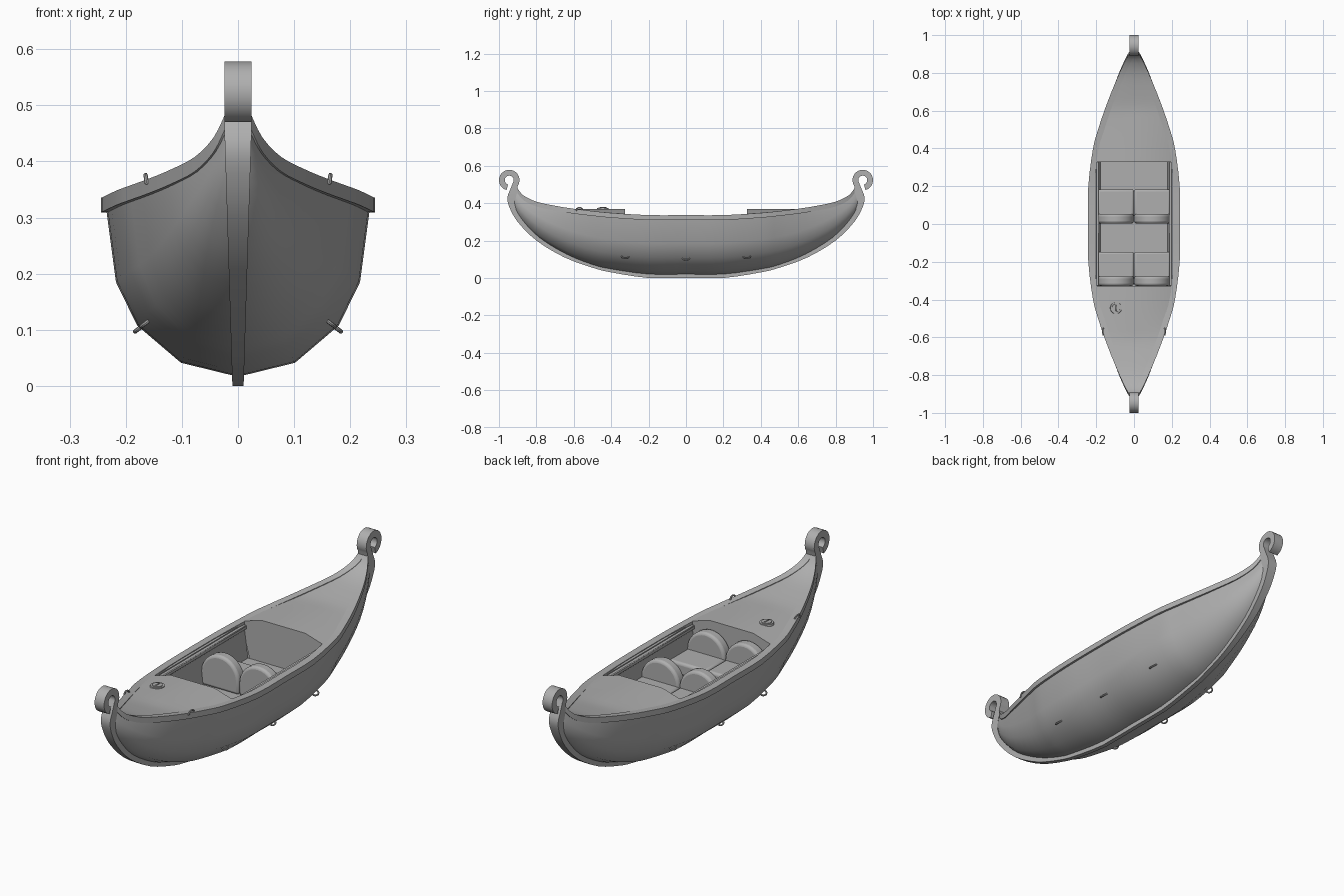
import bpy, bmesh, math
from mathutils import Vector

if "Cube" in bpy.data.objects:
    bpy.data.objects.remove(bpy.data.objects["Cube"])

grey = bpy.data.materials.new("dark_grey")
grey.diffuse_color = (.43, .43, .43, 1)
grey.use_nodes = True
grey.node_tree.nodes["Principled BSDF"].inputs["Base Color"].default_value = grey.diffuse_color


def finish(name, bm, angle=35, bevel=0, segs=3):
    bmesh.ops.recalc_face_normals(bm, faces=bm.faces)
    me = bpy.data.meshes.new(name)
    bm.to_mesh(me)
    bm.free()
    me.materials.append(grey)
    ob = bpy.data.objects.new(name, me)
    bpy.context.collection.objects.link(ob)
    if bevel:
        m = ob.modifiers.new("round", 'BEVEL')
        m.width, m.segments, m.limit_method = bevel, segs, 'ANGLE'
        m.angle_limit = math.radians(40)
    bpy.ops.object.select_all(action='DESELECT')
    ob.select_set(True)
    bpy.context.view_layer.objects.active = ob
    bpy.ops.object.shade_smooth_by_angle(angle=math.radians(angle))
    return ob


def loft(name, rows, closed=False, angle=35):
    """Skin rows of points; closed rows make a capped tube."""
    bm = bmesh.new()
    vs = [[bm.verts.new(p) for p in r] for r in rows]
    n = len(rows[0])
    for a, b in zip(vs, vs[1:]):
        for i in range(n if closed else n - 1):
            j = (i + 1) % n
            bm.faces.new((a[i], a[j], b[j], b[i]))
    if closed:
        bm.faces.new(vs[0])
        bm.faces.new(vs[-1])
    return finish(name, bm, angle)


def spline(pts, n=3):
    """Catmull-Rom through tuples of any length."""
    out = []
    for i in range(len(pts) - 1):
        q = [pts[max(i - 1, 0)], pts[i], pts[i + 1], pts[min(i + 2, len(pts) - 1)]]
        for k in range(n):
            t = k / n
            out.append(tuple(0.5 * (2 * b + (c - a) * t + (2*a - 5*b + 4*c - d) * t**2
                                    + (3*b - a - 3*c + d) * t**3) for a, b, c, d in zip(*q)))
    return out + [pts[-1]]


def lerp(a, b, t):
    return a + (b - a) * t


def box(name, lo, hi, bevel=0, segs=3):
    bm = bmesh.new()
    bmesh.ops.create_cube(bm, size=1)
    for v in bm.verts:
        v.co = [lerp(l, h, c + 0.5) for l, h, c in zip(lo, hi, v.co)]
    return finish(name, bm, 35, bevel, segs)


# stations from midship to tip: keel y, keel z, sheer y, sheer half width, sheer z
stations = spline([
    (0, .02, 0, .236, .328), (.2, .02, .2, .234, .328), (.4, .047, .4, .209, .340),
    (.5, .07, .5, .182, .350), (.64, .125, .6, .149, .362), (.785, .212, .7, .111, .378),
    (.88, .308, .8, .069, .400), (.925, .385, .87, .036, .434), (.932, .44, .902, .016, .474)])
both = [(-a, b, -c, d, e) for a, b, c, d, e in stations[:0:-1]] + stations

# hull skin
section = [(.03, 0), (.43, .075), (.76, .29), (.92, .54), (1, 1)]
rows = []
for yk, zk, ys, xs, zs in both:
    half = [(u * xs, lerp(yk, ys, v), lerp(zk, zs, v)) for u, v in section]
    rows.append([(-x, y, z) for x, y, z in half[::-1]] + half)
loft("hull", rows, angle=50)

# gunwale rails
for s, side in ((-1, "left"), (1, "right")):
    loft(side + "_gunwale", [[(s * x, y, z) for x, z in (
        (xs + .008, zs - .018), (xs + .008, zs + .008),
        (max(xs - .025, 0), zs + .008), (max(xs - .025, 0), zs - .018))]
        for _, _, y, xs, zs in both], closed=True)

# keel strip running up both stems into the scrolls: outer y z, inner y z
strip = spline([
    (0, 0, 0, .025), (.2, 0, .2, .025), (.4, .03, .39, .055), (.5, .055, .49, .08),
    (.65, .11, .635, .135), (.8, .2, .78, .22), (.9, .3, .875, .315),
    (.945, .38, .915, .39), (.955, .43, .91, .43), (.94, .472, .9, .465)])
for k in range(21):
    a = math.radians(215 - 290 * k / 20)
    c, s = math.cos(a), math.sin(a)
    strip.append((.945 + .024 * c, .523 + .024 * s, .945 + .055 * c, .523 + .055 * s))
strip = [(-a, b, -c, d) for a, b, c, d in strip[:0:-1]] + strip
rows = []
for yo, zo, yi, zi in strip:
    w = .01 + .014 * min(max(zo, 0) / .45, 1)
    rows.append([(-w, yo, max(zo, 0)), (w, yo, max(zo, 0)), (w, yi, zi), (-w, yi, zi)])
loft("keel_and_scrolls", rows, closed=True)

# crowned end decks with the cockpit bulkheads
END, FLOOR = .327, .18
sheer = [s[2:] for s in stations]
i = next(k for k, p in enumerate(sheer) if p[0] > END)
t = (END - sheer[i - 1][0]) / (sheer[i][0] - sheer[i - 1][0])
first = tuple(lerp(a, b, t) for a, b in zip(sheer[i - 1], sheer[i]))
for s, name in ((-1, "front_deck"), (1, "back_deck")):
    rows = []
    for y, xs, zs in [first] + sheer[i:]:
        top = max(.37, zs + .006)
        rows.append([(u * xs, s * y, z) for u, z in (
            (-.97, zs + .004), (-.5, top), (0, top), (.5, top), (.97, zs + .004))])
    rows.insert(0, [(x * .8, y, FLOOR) for x, y, z in rows[0]])
    loft(name, rows, angle=30)

# cockpit tub
half = [(.178, FLOOR), (.2, .332), (.218, .332)]
profile = [(-x, z) for x, z in half[::-1]] + half
loft("cockpit_tub", [[(x, y, z) for x, z in profile] for y in (-END, END)])
for s, side in ((-1, "left"), (1, "right")):
    xs = sorted((s * .184, s * .204))
    box(side + "_cockpit_trim", (xs[0], -END, .31), (xs[1], END, .328), .003, 1)

# seats: two rows of two, backs toward the front
for row, y in (("front", -.33), ("rear", 0)):
    for s, side in ((-1, "left"), (1, "right")):
        cx = s * .0965
        box(f"{row}_{side}_cushion", (cx - .096, y + .03, FLOOR),
            (cx + .096, y + .183, .238), .012)
        bm = bmesh.new()
        outline = [(cx - .096, FLOOR), (cx + .096, FLOOR)]
        outline += [(cx + .096 * math.cos(a), .238 + .096 * math.sin(a))
                    for a in (math.pi * k / 16 for k in range(17))]
        f = bm.faces.new([bm.verts.new((x, y + .003, z)) for x, z in outline])
        ext = bmesh.ops.extrude_face_region(bm, geom=[f])
        for v in ext["geom"]:
            if isinstance(v, bmesh.types.BMVert):
                v.co.y += .05
        finish(f"{row}_{side}_backrest", bm, 40, .012)


def loop(name, pos, out, length, height, r=.0038):
    """Small U-shaped tube standing on the surface along y."""
    pos, out = Vector(pos), Vector(out).normalized()
    side = out.cross(Vector((0, 1, 0)))
    path = [(-1, -.4)] + [(-math.cos(a), math.sin(a)) for a in
                          (math.pi * k / 8 for k in range(9))] + [(1, -.4)]
    rows = []
    for p, q in path:
        c = pos + Vector((0, p * length / 2, 0)) + out * q * height
        d = (Vector((0, p, 0)) + out * max(q, 0)).normalized()
        rows.append([c + (side * math.cos(b) + d * math.sin(b)) * r
                     for b in (math.tau * j / 8 for j in range(8))])
    loft(name, rows, closed=True)


# mooring loops on the hull and grab handles on the rail
for s, side in ((-1, "left"), (1, "right")):
    for n, (x, y, z) in enumerate(((.163, -.325, .113), (.174, 0, .104), (.163, .325, .113))):
        loop(f"{side}_hull_loop_{n + 1}", (s * x, y, z), (s * .8, 0, -.6), .036, .012)
    loop(side + "_grab_handle", (s * .163, -.57, .364), (s * .15, 0, 1), .034, .012)

# round hatch cap on the front deck
for name, r, z0, z1 in (("hatch_ring", .032, .36, .373), ("hatch_cap", .023, .366, .376)):
    bm = bmesh.new()
    bmesh.ops.create_cone(bm, cap_ends=True, segments=24, radius1=r, radius2=r * .93, depth=z1 - z0)
    bmesh.ops.translate(bm, verts=bm.verts, vec=(-.095, -.445, (z0 + z1) / 2))
    finish(name, bm)
box("hatch_grip", (-.098, -.462, .374), (-.092, -.428, .379), .002, 1)
